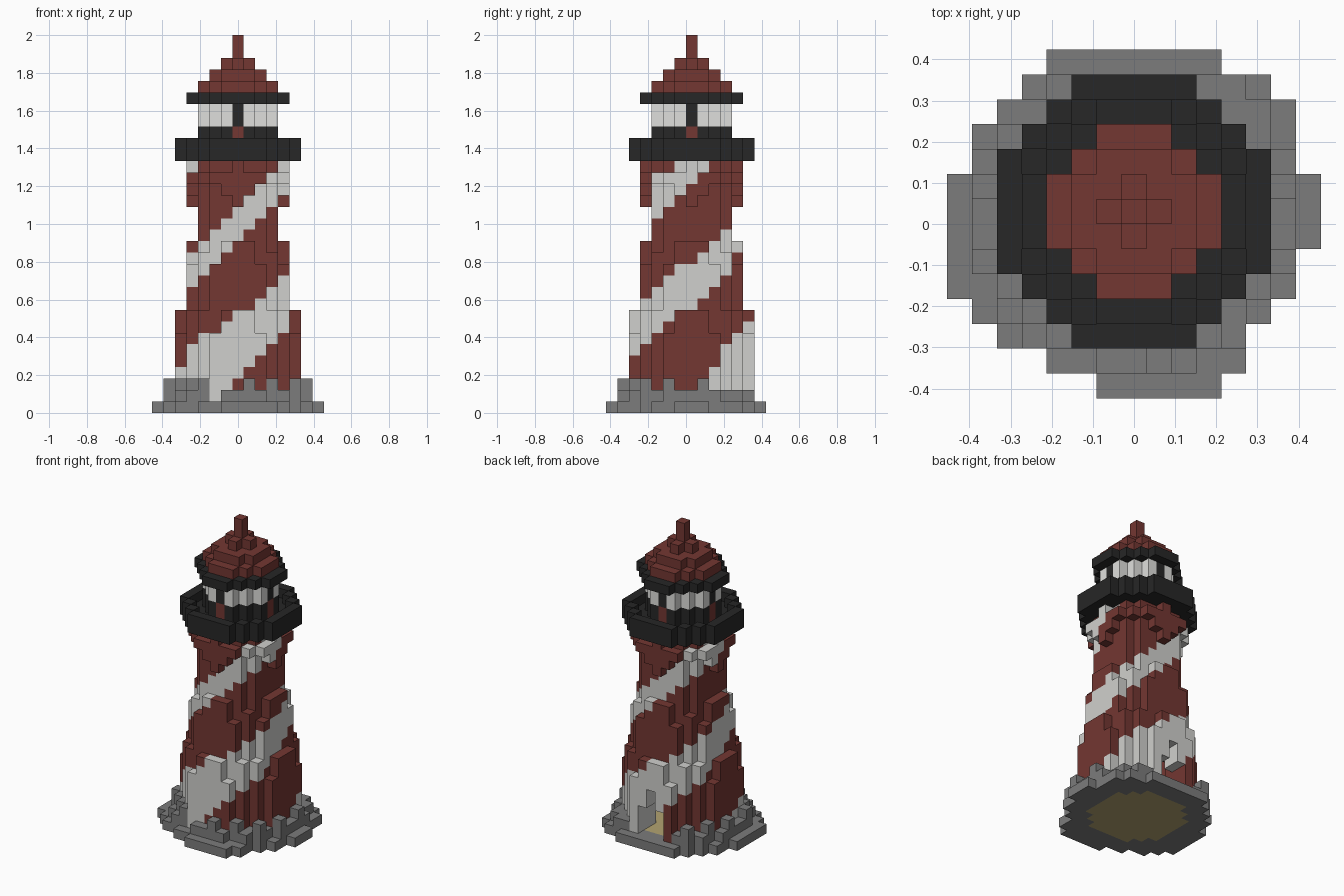
import bpy, bmesh, math

cube = bpy.data.objects.get("Cube")
if cube:
    bpy.data.objects.remove(cube)

S = 2 / 33  # edge of one block


def material(name, rgb):
    m = bpy.data.materials.new(name)
    m.use_nodes = True
    m.diffuse_color = (*rgb, 1)
    m.node_tree.nodes["Principled BSDF"].inputs["Base Color"].default_value = (*rgb, 1)
    return m


MATS = {
    "red": material("brick red", (0.172, 0.038, 0.032)),
    "white": material("pale plaster", (0.63, 0.63, 0.61)),
    "glass": material("lamp glass", (0.74, 0.74, 0.72)),
    "dark": material("dark iron", (0.02, 0.02, 0.02)),
    "grey": material("grey stone", (0.2, 0.2, 0.2)),
    "tan": material("tan floor", (0.45, 0.37, 0.165)),
}
parts = {}   # part name -> {cell: colour}
filled = set()


def put(part, cell, colour):
    if cell not in filled:
        filled.add(cell)
        parts.setdefault(part, {})[cell] = colour


def disc(limit):
    """Plan cells whose squared distance from the axis is within limit."""
    n = range(-7, 8)
    return [(i, k) for i in n for k in n if i * i + k * k <= limit]


def layers(part, limit, z0, z1, colour):
    for z in range(z0, z1):
        for i, k in disc(limit):
            put(part, (i, k, z), colour)


# Floor and irregular stone slab
layers("floor", 20, 0, 1, "tan")
ROWS = [(-1, 3), (-3, 4), (-5, 4), (-6, 5), (-7, 6), (-7, 6), (-7, 7),
        (-7, 7), (-7, 7), (-6, 6), (-6, 6), (-5, 6), (-4, 5), (-3, 3)]
slab = [(i, k - 7) for k, (a, b) in enumerate(ROWS) for i in range(a, b + 1)]
for i, k in slab:
    put("base_slab", (i, k, 0), "grey")


def stripe_colour(i, k, z):
    """Two-start helix climbing anticlockwise, steeper near the foot."""
    h = (z + 0.5) * S
    climb = h - 0.4 if h > 0.4 else (h - 0.4) * 0.6
    turn = (math.atan2(k, i) + math.pi / 2) / math.pi
    f = (climb / 0.6 - turn + 0.5) % 1 - 0.5
    return "white" if abs(f) < 0.26 - 0.085 * h else "red"


def is_door(i, k, z):
    return k > 0 and (abs(i) <= 1 and z <= 3 or i == 0 and z <= 5)


# Hollow tapering tower with a bracketed top
BRACKETS = {18: 16, 19: 17, 20: 20, 21: 16}
for z in range(1, 22):
    taper = min(5.4, max(3.2, 6.48 - z / 6))
    limit = BRACKETS.get(z, taper ** 2)
    for i, k in disc(limit):
        if math.hypot(i, k) > taper - 2.2 and not is_door(i, k, z):
            put("tower_wall", (i, k, z), stripe_colour(i, k, z))

# Loose stones around the foot, some of them taller
for i, k in slab:
    if is_door(i, k, 1) or k > 5 or k < -6 or i == -2:
        continue
    if 5.3 < math.hypot(i, k) < 6.5:
        put("foot_stones", (i, k, 1), "grey")
        if (i + k) % 3 == 1:
            put("foot_stones", (i, k, 2), "grey")

# Gallery: deck plus a one-block parapet
deck = disc(30)
for i, k in deck:
    put("gallery_deck", (i, k, 22), "dark")
    around = [(i + 1, k), (i - 1, k), (i, k + 1), (i, k - 1)]
    if any(c not in deck for c in around):
        put("gallery_parapet", (i, k, 23), "dark")

# Lamp room: four doors and posts on the axes, glass between
for i, k in [(3, 0), (-3, 0), (0, 3), (0, -3)]:
    for z in (23, 24):
        put("lamp_room_doors", (i, k, z), "red")
    for z in (25, 26):
        put("lamp_posts", (i, k, z), "dark")
layers("lamp_room_base", 10, 23, 25, "dark")
layers("lamp_glass", 10, 25, 27, "glass")

# Stepped roof
layers("roof_eave", 17, 27, 28, "dark")
for z, limit in ((28, 10), (29, 5), (30, 1)):
    layers("roof", limit, z, z + 1, "red")
layers("finial", 0, 31, 33, "red")


def build(name, cells):
    """Mesh only the block faces that touch open space."""
    names = sorted(set(cells.values()))
    bm = bmesh.new()
    corners = {}

    def vert(p):
        if p not in corners:
            corners[p] = bm.verts.new(((p[0] - 0.5) * S, p[1] * S, p[2] * S))
        return corners[p]

    for cell, colour in cells.items():
        for axis in range(3):
            u, v = (axis + 1) % 3, (axis + 2) % 3
            for side in (0, 1):
                near = list(cell)
                near[axis] += 2 * side - 1
                if tuple(near) in filled:
                    continue
                loop = []
                for du, dv in ((0, 0), (1, 0), (1, 1), (0, 1)):
                    p = list(cell)
                    p[axis] += side
                    p[u] += du
                    p[v] += dv
                    loop.append(vert(tuple(p)))
                if not side:
                    loop.reverse()
                face = bm.faces.new(loop)
                face.material_index = names.index(colour)
    mesh = bpy.data.meshes.new(name)
    bm.to_mesh(mesh)
    bm.free()
    for n in names:
        mesh.materials.append(MATS[n])
    obj = bpy.data.objects.new(name, mesh)
    bpy.context.collection.objects.link(obj)


for part, cells in parts.items():
    build(part, cells)
